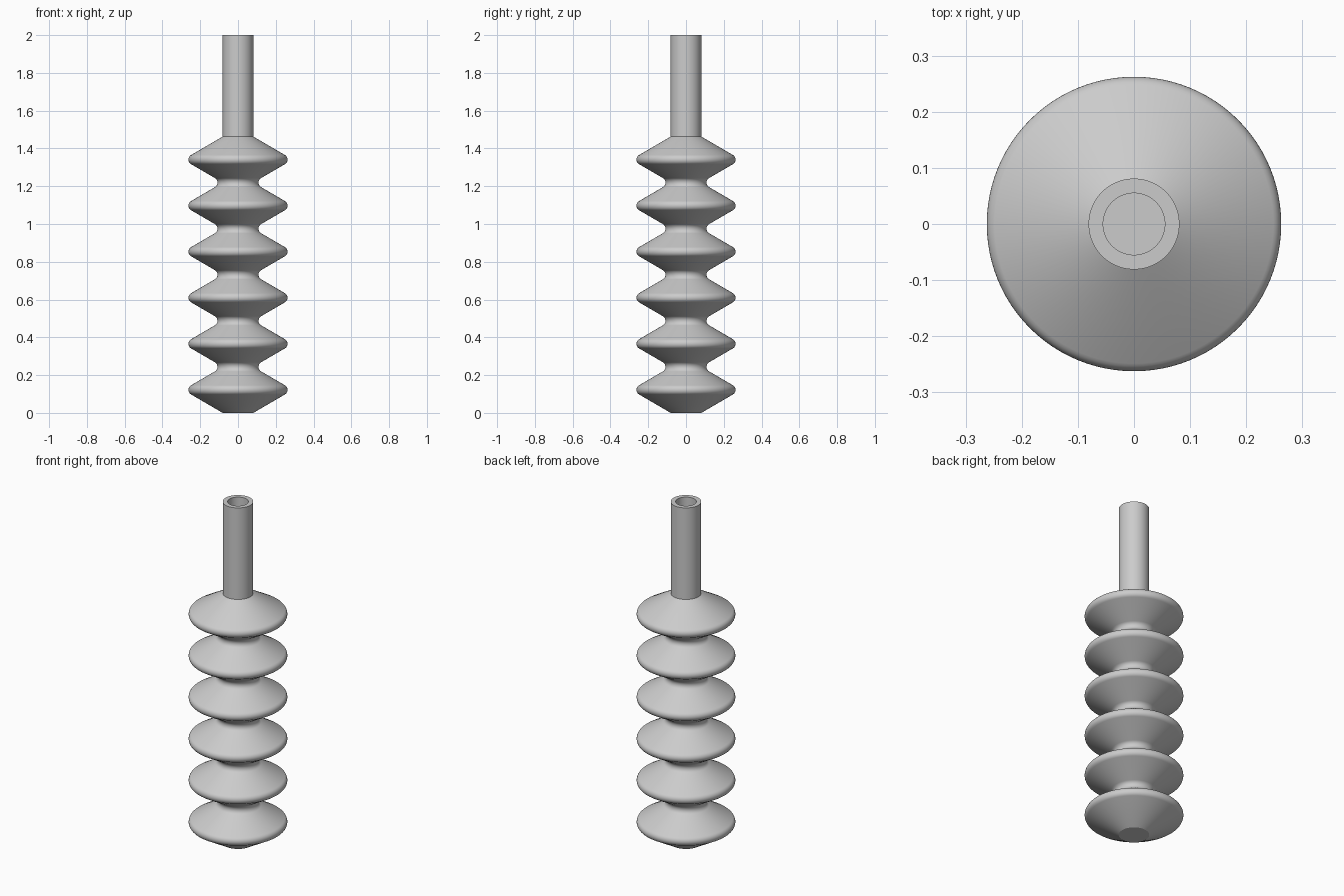
import bpy, bmesh, math

cube = bpy.data.objects.get("Cube")
if cube:
    bpy.data.objects.remove(cube, do_unlink=True)

SIDES = 96
FOLDS = 6
TOP = 2.0
SHOULDER = 1.463            # where the bellows meets the neck
PITCH = SHOULDER / FOLDS
NECK_R, BORE_R = 0.081, 0.055
RIDGE_R = 0.29              # ridge radius before rounding
ROUND = 0.028               # fillet radius of ridges and valleys
FLOOR = 0.027

grey = bpy.data.materials.new("neutral grey")
grey.use_nodes = True
colour = (0.6, 0.6, 0.6, 1)
grey.diffuse_color = colour
grey.node_tree.nodes["Principled BSDF"].inputs["Base Color"].default_value = colour


def lathe(name, profile):
    """Revolve (radius, height) points around z."""
    bm = bmesh.new()
    verts = [bm.verts.new((r, 0, z)) for r, z in profile]
    edges = [bm.edges.new(pair) for pair in zip(verts, verts[1:])]
    bmesh.ops.spin(bm, geom=verts + edges, cent=(0, 0, 0), axis=(0, 0, 1),
                   angle=math.tau, steps=SIDES, use_merge=True)
    bmesh.ops.remove_doubles(bm, verts=bm.verts, dist=1e-5)
    bmesh.ops.recalc_face_normals(bm, faces=bm.faces)
    mesh = bpy.data.meshes.new(name)
    bm.to_mesh(mesh)
    bm.free()
    mesh.materials.append(grey)
    obj = bpy.data.objects.new(name, mesh)
    bpy.context.collection.objects.link(obj)
    bpy.ops.object.select_all(action='DESELECT')
    obj.select_set(True)
    bpy.context.view_layer.objects.active = obj
    bpy.ops.object.shade_smooth_by_angle(angle=math.radians(25))
    return obj


def fillet(apex_r, z, side, steps=10):
    """Rounded corner: side +1 is a ridge, -1 is a valley."""
    slope = math.atan2(PITCH / 2, RIDGE_R - NECK_R)
    centre = apex_r - side * ROUND / math.sin(slope)
    sweep = math.pi / 2 - slope
    points = []
    for i in range(steps + 1):
        a = sweep * (2 * i / steps - 1)
        points.append((centre + side * ROUND * math.cos(a),
                       z + ROUND * math.sin(a)))
    return points


# Bellows: zigzag folds with rounded ridges and valleys, closed base
outline = [(0, 0), (NECK_R, 0)]
for i in range(FOLDS):
    outline += fillet(RIDGE_R, (i + 0.5) * PITCH, 1)
    if i < FOLDS - 1:
        outline += fillet(NECK_R, (i + 1) * PITCH, -1)
outline += [(NECK_R, SHOULDER), (BORE_R, SHOULDER), (BORE_R, FLOOR), (0, FLOOR)]
lathe("bellows", outline)

# Neck: straight open tube
lathe("neck_tube", [(BORE_R, SHOULDER), (NECK_R, SHOULDER), (NECK_R, TOP),
                    (BORE_R, TOP), (BORE_R, SHOULDER)])
